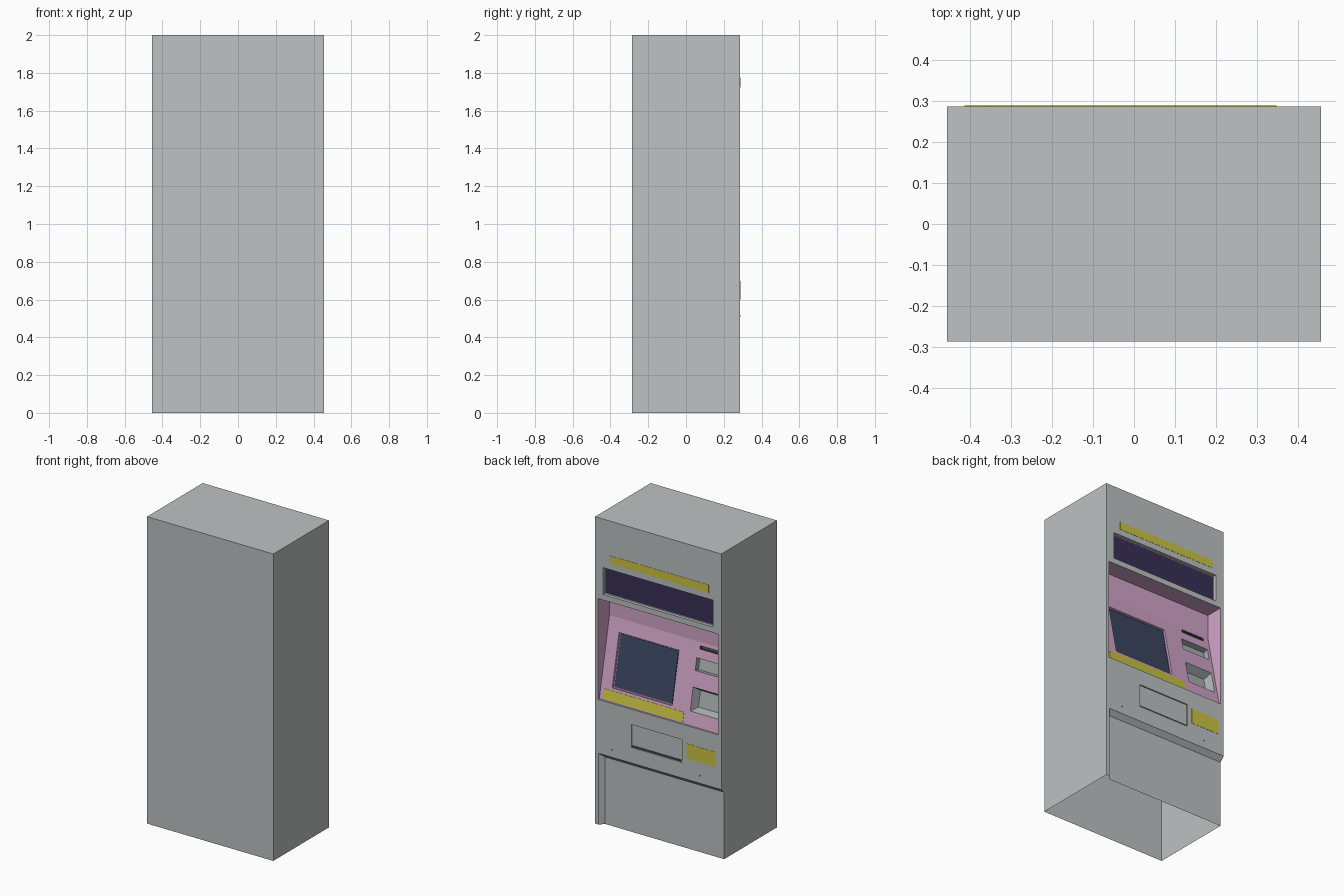
import bpy, bmesh
from mathutils import Vector

if "Cube" in bpy.data.objects:
    bpy.data.objects.remove(bpy.data.objects["Cube"])

W, Y0, H = 0.455, 0.2865, 2.0      # half width, half depth, height


def material(name, r, g, b):
    m = bpy.data.materials.new(name)
    m.diffuse_color = (r, g, b, 1)
    m.use_nodes = True
    m.node_tree.nodes["Principled BSDF"].inputs["Base Color"].default_value = m.diffuse_color
    return m


GREY = material("body grey", 0.51, 0.54, 0.54)
PINK = material("fascia pink", 0.64, 0.38, 0.58)
YELLOW = material("label yellow", 0.60, 0.56, 0.055)
PURPLE = material("display purple", 0.040, 0.028, 0.09)
BLUE = material("screen blue", 0.044, 0.061, 0.115)
TRAY = material("tray grey", 0.40, 0.44, 0.44)
DARK = material("slot dark", 0.06, 0.065, 0.07)

# The detailed side faces +y. Points use t (distance from the +x edge), z,
# and h (height above the surface, negative is inwards).
KNEE, FOOT = Vector((0, Y0 - 0.117, 1.32)), Vector((0, Y0 - 0.012, 0.815))
SLOPE_N = Vector((0, KNEE.z - FOOT.z, KNEE.y - FOOT.y))
SLOPE_N = Vector((0, SLOPE_N.y, -SLOPE_N.z)).normalized()
SLOPE_N.z = abs(SLOPE_N.z)


def flat(t, z, h):
    return Vector((W - t, Y0 + h, z))


def slope(t, z, h):
    p = FOOT.lerp(KNEE, (z - FOOT.z) / (KNEE.z - FOOT.z))
    return Vector((W - t, p.y, p.z)) + SLOPE_N * h


def hull(name, points, mat):
    """Convex solid around a few points."""
    bm = bmesh.new()
    for p in points:
        bm.verts.new(p)
    bmesh.ops.convex_hull(bm, input=bm.verts[:])
    bmesh.ops.dissolve_limit(bm, angle_limit=0.01, verts=bm.verts[:], edges=bm.edges[:])
    bmesh.ops.recalc_face_normals(bm, faces=bm.faces[:])
    me = bpy.data.meshes.new(name)
    bm.to_mesh(me)
    bm.free()
    me.materials.append(mat)
    ob = bpy.data.objects.new(name, me)
    bpy.context.collection.objects.link(ob)
    return ob


def slab(name, surf, t0, t1, z0, z1, h0, h1, mat, taper=0.0):
    """Box lying on a surface from height h0 to h1; taper shrinks the h0 end."""
    pts = []
    for h, k in ((h0, taper), (h1, 0.0)):
        for t in (t0 + k, t1 - k):
            for z in (z0 + k, z1 - k):
                pts.append(surf(t, z, h))
    return hull(name, pts, mat)


# Cabinet
body = hull("cabinet", [(x, y, z) for x in (-W, W) for y in (-Y0, Y0) for z in (0, H)], GREY)

# Pink fascia recess: vertical band on top, sloped panel below
fascia = [(Y0 + 0.02, 1.472), (KNEE.y, 1.472), (KNEE.y, KNEE.z), (FOOT.y, FOOT.z), (Y0 + 0.02, FOOT.z)]
cutters = [hull("fascia_cutter", [(W - t, y, z) for t in (0.022, 0.885) for y, z in fascia], PINK)]

# Kick panel recess with chamfered top and side
kick = []
for t, z, h in ((0.051, 0.436, -0.03), (0.0077, 0.484, 0.02)):
    kick += [flat(t, z, h), flat(t, -0.1, h), flat(1.0, z, h), flat(1.0, -0.1, h)]
cutters.append(hull("kick_cutter", kick, GREY))

# Other recesses
cutters += [
    slab("display_cutter", flat, 0.058, 0.849, 1.508, 1.683, -0.02, 0.02, GREY),
    slab("door_cutter", flat, 0.262, 0.628, 0.566, 0.715, -0.008, 0.02, GREY),
    slab("screen_cutter", slope, 0.103, 0.535, 0.90, 1.235, -0.014, 0.02, PINK),
    slab("card_slot_cutter", slope, 0.68, 0.845, 1.278, 1.298, -0.02, 0.01, DARK),
    slab("note_slot_cutter", slope, 0.665, 0.865, 1.145, 1.222, -0.035, 0.01, TRAY),
    slab("coin_tray_cutter", slope, 0.665, 0.865, 0.90, 1.045, -0.05, 0.0005, TRAY, 0.022),
]
bpy.context.view_layer.objects.active = body
for c in cutters:
    mod = body.modifiers.new("cut", "BOOLEAN")
    mod.operation, mod.solver, mod.object = "DIFFERENCE", "EXACT", c
    mod.material_mode = "TRANSFER"
    bpy.ops.object.modifier_apply(modifier=mod.name)
    bpy.data.objects.remove(c)

# Open underside, grey ledge under the fascia
bm = bmesh.new()
bm.from_mesh(body.data)
bm.normal_update()
for f in bm.faces:
    if f.normal.z > 0.95 and 0.80 < f.calc_center_median().z < 0.83:
        f.material_index = 0
under = [f for f in bm.faces if f.normal.z < -0.95 and f.calc_center_median().z < 0.01]
bmesh.ops.delete(bm, geom=under, context="FACES")
bm.to_mesh(body.data)
bm.free()

# Display and touch screen glass
slab("display_glass", flat, 0.066, 0.841, 1.516, 1.675, -0.021, -0.015, PURPLE)
slab("touch_screen", slope, 0.111, 0.527, 0.907, 1.228, -0.015, -0.009, BLUE)

# Yellow labels
slab("top_label", flat, 0.108, 0.82, 1.722, 1.775, -0.001, 0.0015, YELLOW)
slab("screen_label", slope, 0.045, 0.623, 0.822, 0.883, -0.001, 0.002, YELLOW)
slab("lower_label", flat, 0.662, 0.868, 0.60, 0.698, -0.001, 0.0015, YELLOW)

# Dark gap under the door and two small locks
slab("door_gap", flat, 0.262, 0.628, 0.566, 0.578, -0.009, -0.006, DARK)
for i, t in enumerate((0.122, 0.755)):
    slab(f"lock_{i + 1}", flat, t - 0.005, t + 0.005, 0.509, 0.519, -0.001, 0.001, DARK)
